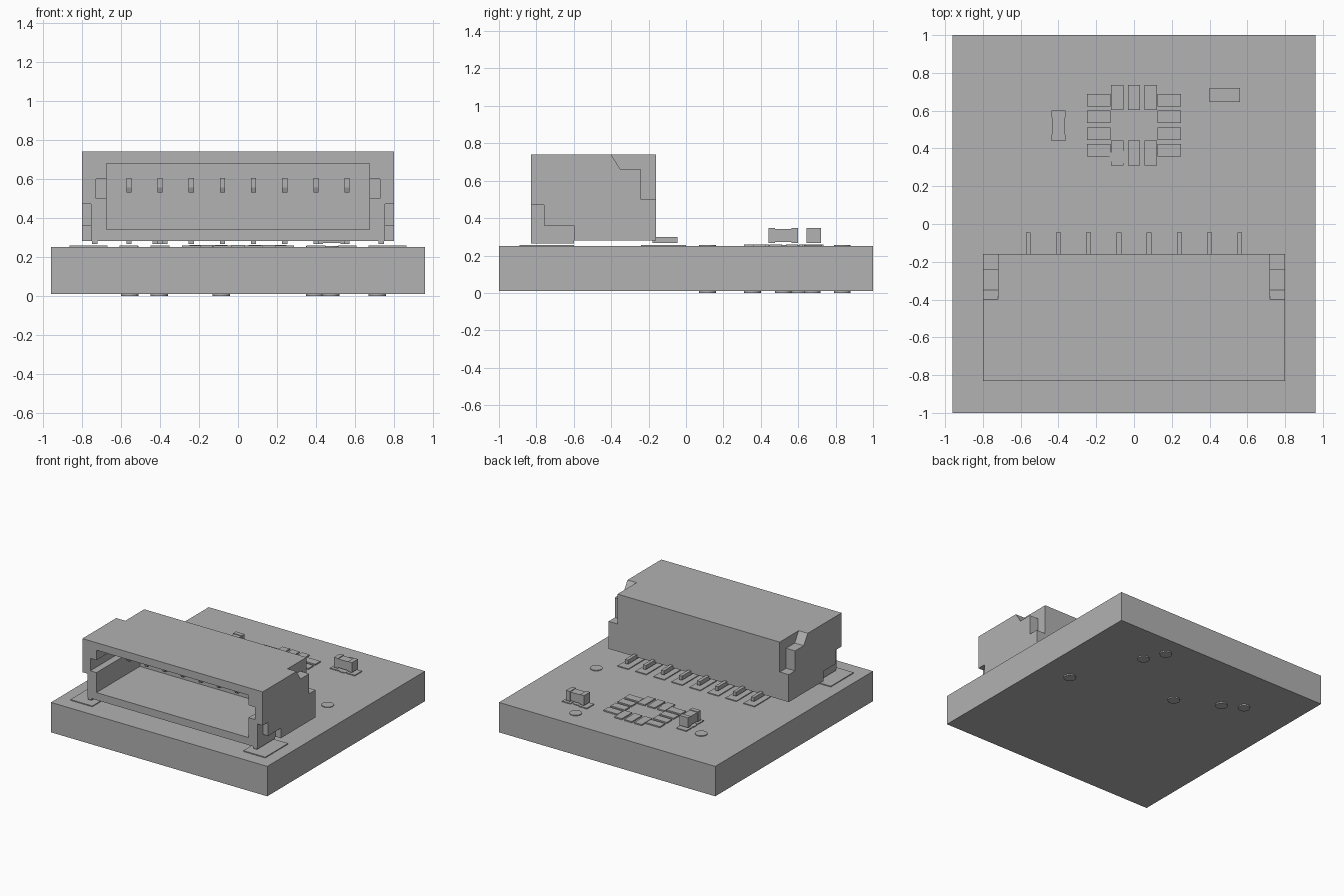
import bpy, bmesh
from mathutils import Matrix, Vector

if "Cube" in bpy.data.objects:
    bpy.data.objects.remove(bpy.data.objects["Cube"])

grey = bpy.data.materials.new("plain_grey")
grey.use_nodes = True
colour = (0.445, 0.445, 0.445, 1)
grey.diffuse_color = colour
grey.node_tree.nodes["Principled BSDF"].inputs["Base Color"].default_value = colour


def finish(name, bm):
    bmesh.ops.recalc_face_normals(bm, faces=bm.faces)
    mesh = bpy.data.meshes.new(name)
    bm.to_mesh(mesh)
    bm.free()
    mesh.materials.append(grey)
    obj = bpy.data.objects.new(name, mesh)
    bpy.context.collection.objects.link(obj)
    return obj


def add_box(bm, x, y, z):
    lo, hi = Vector((x[0], y[0], z[0])), Vector((x[1], y[1], z[1]))
    matrix = Matrix.Translation((lo + hi) / 2) @ Matrix.Diagonal((hi - lo).to_4d())
    bmesh.ops.create_cube(bm, size=1, matrix=matrix)


def boxes(name, parts):
    bm = bmesh.new()
    for part in parts:
        add_box(bm, *part)
    return finish(name, bm)


def add_prism(bm, x, profile):
    """Extrude a (y, z) outline between two x positions."""
    face = bm.faces.new([bm.verts.new((x[0], y, z)) for y, z in profile])
    out = bmesh.ops.extrude_face_region(bm, geom=[face])
    moved = [v for v in out["geom"] if isinstance(v, bmesh.types.BMVert)]
    bmesh.ops.translate(bm, verts=moved, vec=(x[1] - x[0], 0, 0))


def prism(name, x, profile):
    bm = bmesh.new()
    add_prism(bm, x, profile)
    return finish(name, bm)


def cut(obj, cutter):
    mod = obj.modifiers.new("cut", "BOOLEAN")
    mod.operation = "DIFFERENCE"
    mod.solver = "EXACT"
    mod.object = cutter
    bpy.context.view_layer.objects.active = obj
    bpy.ops.object.modifier_apply(modifier=mod.name)
    bpy.data.objects.remove(cutter)


def side_range(side, a, b):
    return tuple(sorted((side * a, side * b)))


BOARD_TOP, PAD_TOP = 0.25, 0.257
pin_xs = [0.16 * (i - 3.5) for i in range(8)]

# Circuit board
boxes("board", [((-0.96, 0.96), (-1, 1), (0.01, BOARD_TOP))])

# Connector housing with open front
housing = boxes("connector_housing", [((-0.8, 0.8), (-0.83, -0.16), (0.28, 0.74))])
cut(housing, boxes("cavity_cutter", [((-0.675, 0.675), (-0.9, -0.28), (0.34, 0.68))]))
cut(housing, boxes("key_slot_cutter", [((-0.73, 0.73), (-0.9, -0.45), (0.5, 0.6))]))
rear_notch = [(-0.426, 0.78), (-0.35, 0.66), (-0.24, 0.66), (-0.24, 0.5),
              (-0.1, 0.5), (-0.1, 0.78)]
clip_recess = [(-0.9, 0.47), (-0.76, 0.47), (-0.76, 0.36), (-0.6, 0.36),
               (-0.6, 0.2), (-0.9, 0.2)]
for side in (-1, 1):
    cut(housing, prism("rear_notch_cutter", side_range(side, 0.72, 0.9), rear_notch))
    cut(housing, prism("clip_recess_cutter", side_range(side, 0.755, 0.9), clip_recess))

# Mounting clip feet beneath the housing
boxes("clip_feet", [(side_range(s, 0.72, 0.75), (-0.83, -0.6), (0.265, 0.285))
                    for s in (-1, 1)])

# Contact pins with bevelled tips, inside the cavity
bm = bmesh.new()
for x in pin_xs:
    add_prism(bm, (x - 0.013, x + 0.013),
              [(-0.6, 0.605), (-0.6, 0.555), (-0.59, 0.53), (-0.27, 0.53), (-0.27, 0.605)])
finish("contact_pins", bm)

# Solder leads at the back
boxes("rear_leads", [((x - 0.013, x + 0.013), (-0.18, -0.045), (0.267, 0.3)) for x in pin_xs])

# Copper pads for the connector
pads = [(side_range(s, 0.67, 0.865), (-0.89, -0.6), (BOARD_TOP, PAD_TOP)) for s in (-1, 1)]
pads += [((x - 0.048, x + 0.048), (-0.24, 0.0), (BOARD_TOP, PAD_TOP)) for x in pin_xs]
boxes("connector_pads", pads)

# Ring of chip pads: four on each long side, three on each short side
ring = []
for side in (-1, 1):
    for i in range(4):
        y = 0.523 + 0.088 * (i - 1.5)
        ring.append((side_range(side, 0.125, 0.25), (y - 0.033, y + 0.033), (BOARD_TOP, 0.26)))
    for i in (-1, 0, 1):
        x = 0.088 * i
        ys = sorted((0.523 + side * 0.08, 0.523 + side * 0.212))
        ring.append(((x - 0.033, x + 0.033), ys, (BOARD_TOP, 0.26)))
boxes("chip_pads", ring)


# Small two-ended components with end caps and pads
def component(name, cx, cy, along_x):
    def block(a, b, half, z):
        run, across = (a, b), (-half, half)
        xs, ys = (run, across) if along_x else (across, run)
        return [cx + v for v in xs], [cy + v for v in ys], z
    caps = [block(*side_range(s, 0.045, 0.08), 0.038, (0.267, 0.347)) for s in (-1, 1)]
    boxes(name + "_end_caps", caps)
    boxes(name + "_body", [block(-0.046, 0.046, 0.034, (0.272, 0.342))])
    boxes(name + "_pads", [block(*side_range(s, 0.035, 0.11), 0.045, (BOARD_TOP, PAD_TOP))
                           for s in (-1, 1)])


component("left_component", -0.4, 0.52, False)
component("right_component", 0.48, 0.683, True)

# Round via rings on both board faces
bm = bmesh.new()
for x, y in [(-0.555, 0.6), (-0.405, 0.52), (-0.085, 0.355),
             (0.395, 0.835), (0.475, 0.675), (0.715, 0.115)]:
    for z in (0.005, 0.253):
        bmesh.ops.create_cone(bm, cap_ends=True, segments=24, radius1=0.045, radius2=0.045,
                              depth=0.01 if z < 0.1 else 0.006,
                              matrix=Matrix.Translation((x, y, z)))
finish("via_rings", bm)
